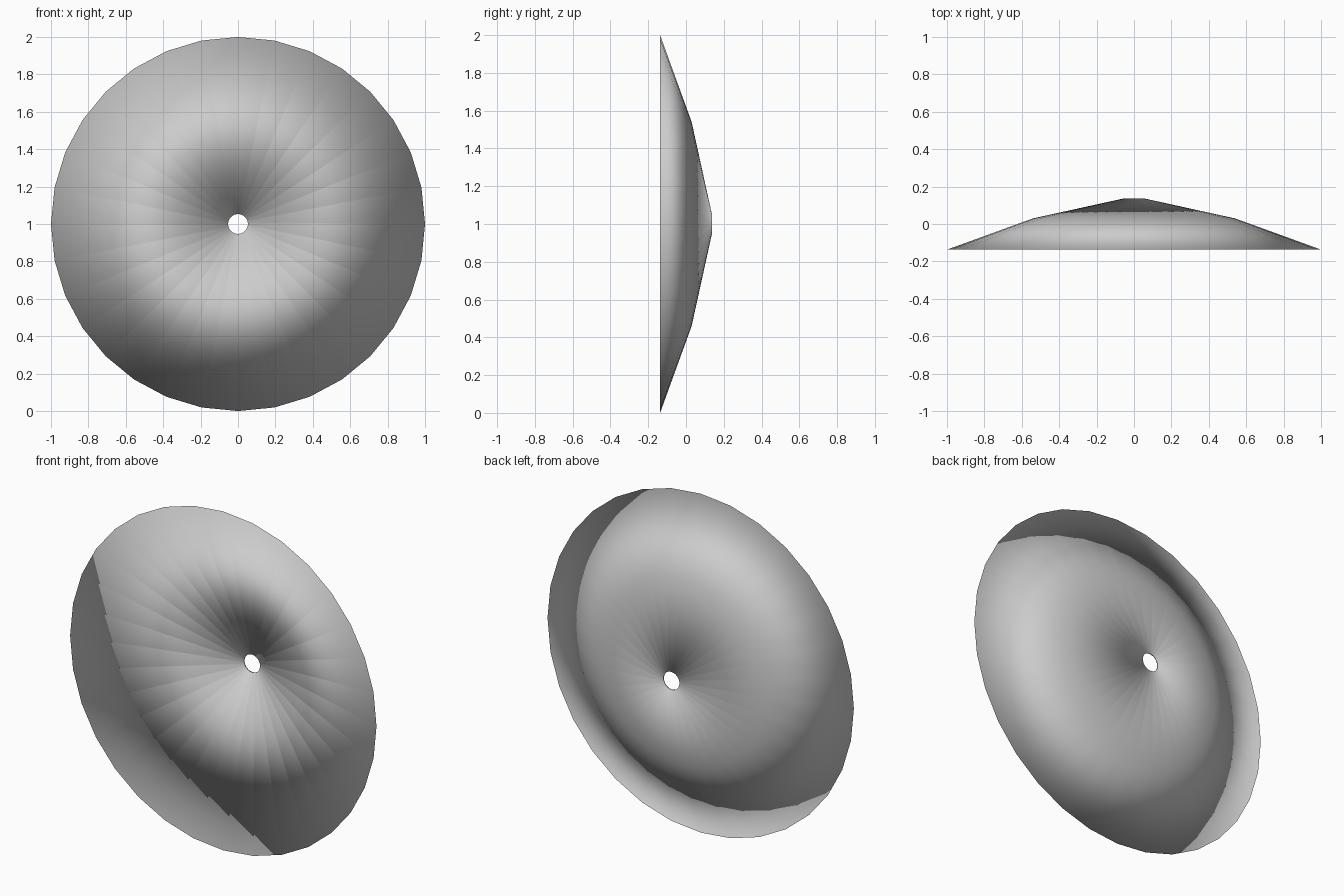
import bpy, bmesh
from math import sin, cos, tau

if "Cube" in bpy.data.objects:
    bpy.data.objects.remove(bpy.data.objects["Cube"])

SEGMENTS = 32
# Closed cross-section (radius, y): rim, back shoulder, hole back, hole front
PROFILE = [(1.0, -0.137), (0.54, 0.03), (0.053, 0.137), (0.053, 0.13)]

# Shallow dish, turned around the y axis at z = 1
bm = bmesh.new()
rings = []
for r, y in PROFILE:
    rings.append([bm.verts.new((r * sin(tau * i / SEGMENTS), y,
                                1 + r * cos(tau * i / SEGMENTS)))
                  for i in range(SEGMENTS)])

for k, a in enumerate(rings):
    b = rings[(k + 1) % len(rings)]
    for i in range(SEGMENTS):
        j = (i + 1) % SEGMENTS
        bm.faces.new((a[i], a[j], b[j], b[i])).smooth = True

bmesh.ops.recalc_face_normals(bm, faces=bm.faces)
mesh = bpy.data.meshes.new("dish")
bm.to_mesh(mesh)
bm.free()
dish = bpy.data.objects.new("dish", mesh)
bpy.context.collection.objects.link(dish)
